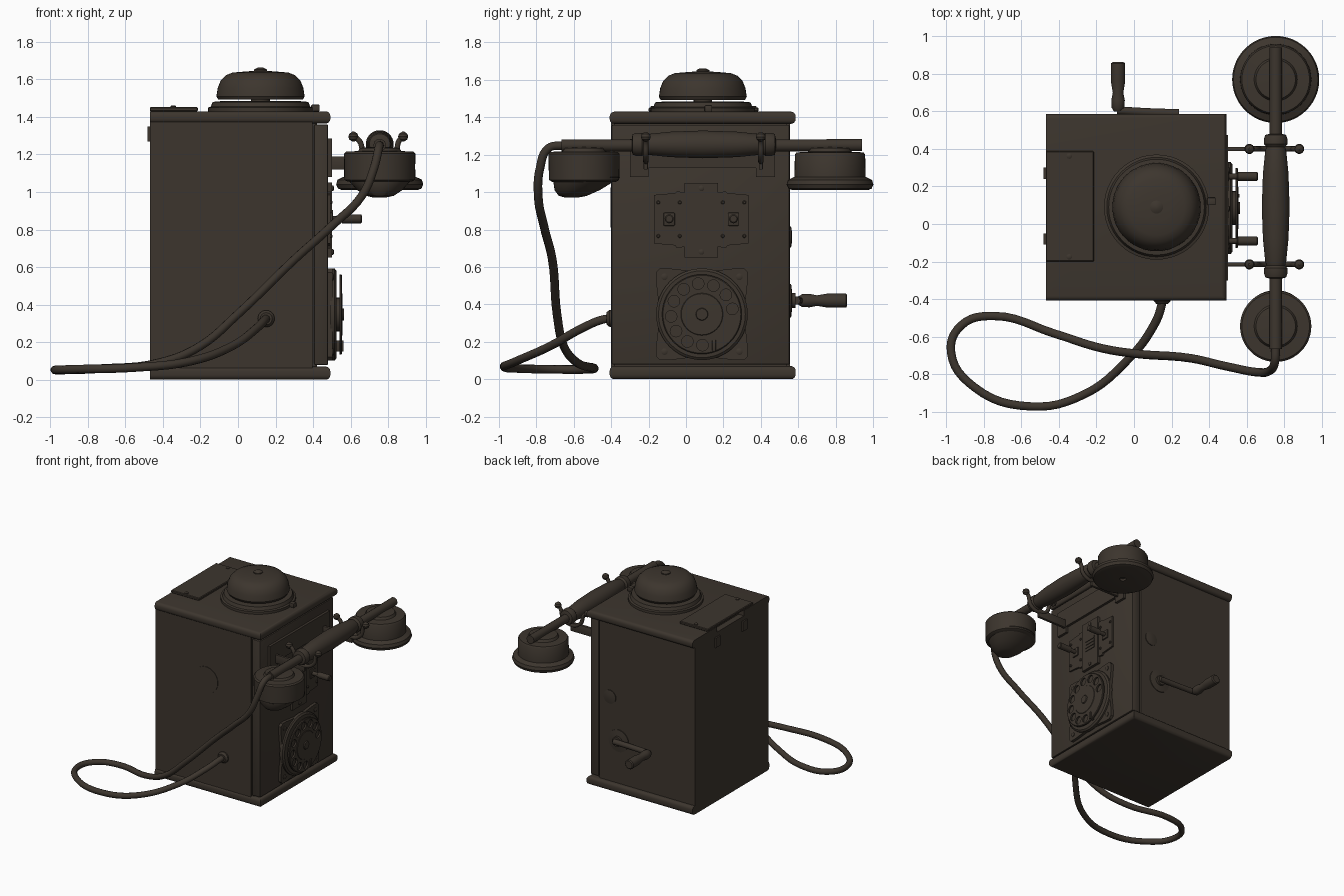
import bpy, bmesh, math
from mathutils import Matrix, Vector

brown = bpy.data.materials.new("dark brown")
brown.diffuse_color = (0.046, 0.036, 0.027, 1)


def add(name, bm):
    bmesh.ops.recalc_face_normals(bm, faces=bm.faces[:])
    me = bpy.data.meshes.new(name)
    bm.to_mesh(me)
    bm.free()
    ob = bpy.data.objects.new(name, me)
    bpy.context.collection.objects.link(ob)
    me.materials.append(brown)
    return ob


def box(name, x, y, z, bevel=0, seg=2):
    """Box from (min, max) ranges."""
    bm = bmesh.new()
    bmesh.ops.create_cube(bm, size=1)
    for v in bm.verts:
        v.co = [(r[0] + r[1]) / 2 + c * (r[1] - r[0]) for r, c in zip((x, y, z), v.co)]
    if bevel:
        bmesh.ops.bevel(bm, geom=bm.edges[:], offset=bevel, segments=seg, profile=0.5, affect='EDGES')
    return add(name, bm)


def lathe(name, profile, loc, axis=(0, 0, 1), n=40, shear=0):
    """Revolve (radius, height) points around an axis through loc."""
    bm = bmesh.new()
    q = Vector((0, 0, 1)).rotation_difference(Vector(axis))
    rings = []
    for r, h in profile:
        rings.append([bm.verts.new(Vector(loc) + q @ Vector((r * math.cos(2 * math.pi * i / n),
                      r * math.sin(2 * math.pi * i / n) + shear * h, h))) for i in range(n)])
    for a, b in zip(rings, rings[1:]):
        for i in range(n):
            bm.faces.new((a[i], a[(i + 1) % n], b[(i + 1) % n], b[i]))
    bm.faces.new(rings[0])
    bm.faces.new(rings[-1])
    return add(name, bm)


def plate(name, outline, x0, x1):
    """Flat plate in the yz plane, extruded along x."""
    bm = bmesh.new()
    f = bm.faces.new([bm.verts.new((x0, y, z)) for y, z in outline])
    ext = bmesh.ops.extrude_face_region(bm, geom=[f])
    for v in ext['geom']:
        if isinstance(v, bmesh.types.BMVert):
            v.co.x = x1
    return add(name, bm)


def tube(name, pts, r, res=6):
    cu = bpy.data.curves.new(name, 'CURVE')
    cu.dimensions = '3D'
    cu.bevel_depth, cu.bevel_resolution, cu.resolution_u, cu.use_fill_caps = r, 3, res, True
    sp = cu.splines.new('BEZIER')
    sp.bezier_points.add(len(pts) - 1)
    for p, co in zip(sp.bezier_points, pts):
        p.co = co
        p.handle_left_type = p.handle_right_type = 'AUTO'
    cu.materials.append(brown)
    ob = bpy.data.objects.new(name, cu)
    bpy.context.collection.objects.link(ob)
    return ob


def cut(ob, cutter):
    m = ob.modifiers.new("cut", 'BOOLEAN')
    m.operation, m.object, m.solver = 'DIFFERENCE', cutter, 'EXACT'
    cutter.hide_render = True
    cutter.hide_set(True)


def screw(name, loc, axis, r=0.015):
    lathe(name, [(r, -0.002), (r, 0.005), (r * 0.6, 0.009)], loc, axis, 12)


# Cabinet, door and end slabs
box("cabinet", (-0.47, 0.397), (-0.40, 0.556), (0.06, 1.38))
box("door_core", (0.39, 0.42), (-0.385, 0.54), (0.06, 1.38))
box("door", (0.406, 0.48), (-0.398, 0.554), (0.078, 1.36), 0.008)
slab = box("top_slab", (-0.47, 0.492), (-0.408, 0.586), (1.365, 1.43))
base = box("bottom_slab", (-0.47, 0.492), (-0.408, 0.586), (0.0, 0.07))
for ob in (slab, base):  # round all but the rear edge
    bm = bmesh.new()
    bm.from_mesh(ob.data)
    es = [e for e in bm.edges if abs(e.verts[0].co.z - e.verts[1].co.z) < .01
          and max(v.co.x for v in e.verts) > 0.4]
    bmesh.ops.bevel(bm, geom=es, offset=0.025, segments=4, profile=0.5, affect='EDGES')
    bm.to_mesh(ob.data)
    bm.free()
cut(slab, box("notch_cutter", (-0.6, -0.42), (-0.08, 0.27), (1.385, 1.5)))

# Wall hanger plate on top, with hooks at the rear
box("hanger_plate", (-0.47, -0.213), (-0.2, 0.388), (1.43, 1.452), 0.005, 1)
for y in (-0.175, 0.362):
    screw("hanger_screw", (-0.345, y, 1.452), (0, 0, 1))
for y in (-0.08, 0.27):
    box("rear_hook", (-0.482, -0.465), (y - 0.03, y + 0.03), (1.27, 1.35))

# Bell
B = (0.12, 0.09, 0)
lathe("bell_base", [(0.28, 1.425), (0.28, 1.45), (0.265, 1.455), (0.255, 1.48), (0.2, 1.485)], B, n=48)
lathe("bell_post", [(0.05, 1.46), (0.05, 1.6)], B, n=16)
lathe("bell_dome", [(0.2, 1.51), (0.225, 1.492), (0.235, 1.51), (0.228, 1.555), (0.212, 1.595),
                    (0.185, 1.622), (0.15, 1.636), (0.08, 1.642), (0.035, 1.645)], B, n=48)
lathe("bell_nut", [(0.035, 1.64), (0.035, 1.652), (0.015, 1.662)], B, n=16)
box("bell_clapper", (0.39, 0.435), (0.1, 0.14), (1.43, 1.465), 0.005)

# Side discs and lock plate
lathe("side_disc", [(0.107, -0.01), (0.107, 0.004)], (-0.008, -0.4, 0.917), (0, -1, 0))
lathe("lock_disc", [(0.055, -0.01), (0.055, 0.006), (0.02, 0.012)], (0.3, 0.556, 0.76), (0, 1, 0), 24)

# Crank
lathe("crank_plate", [(0.09, -0.01), (0.09, 0.006), (0.04, 0.012), (0.04, 0.03)], (0.22, 0.556, 0.42), (0, 1, 0))
tube("crank_arm", [(0.24, 0.59, 0.42), (0.08, 0.595, 0.42), (-0.09, 0.605, 0.42)], 0.022)
lathe("crank_handle", [(0.022, 0), (0.034, 0.02), (0.036, 0.06), (0.028, 0.1), (0.038, 0.16), (0.038, 0.255),
                       (0.03, 0.262)], (-0.085, 0.6, 0.42), (0, 1, 0), 24)

# Cradle
plate("cradle_plate", [(-0.3, 1.08), (-0.2, 1.08), (-0.2, 1.13), (0.375, 1.13), (0.375, 1.08), (0.475, 1.08),
                       (0.475, 1.285), (-0.3, 1.285)], 0.478, 0.5)
for y in (-0.215, 0.4):
    box("cradle_arm", (0.48, 0.76), (y - 0.011, y + 0.011), (1.12, 1.19), 0.004)
    tube("cradle_fork", [(0.61, y, 1.295), (0.645, y, 1.275), (0.675, y, 1.2), (0.755, y, 1.165),
                         (0.835, y, 1.2), (0.86, y, 1.275), (0.885, y, 1.295)], 0.015)
    for x in (0.615, 0.88):
        lathe("fork_tip", [(0.005, -0.027), (0.022, -0.015), (0.027, 0), (0.022, 0.015), (0.005, 0.027)],
              (x, y, 1.295), n=14)

# Switch panel with two knobs
box("panel_centre", (0.478, 0.502), (-0.008, 0.172), (0.65, 1.05))
for i in range(4):
    box("panel_label_bar", (0.5, 0.507), (0.035, 0.135), (0.802 + i * 0.027, 0.824 + i * 0.027))
for z in (0.68, 1.02):
    screw("panel_screw", (0.502, 0.082, z), (1, 0, 0))
for s in (-1, 1):
    c = 0.082
    plate("panel_wing", [(c + s * a, z) for a, z in ((0.08, 0.71), (0.13, 0.7), (0.14, 0.715), (0.252, 0.725),
          (0.252, 0.985), (0.14, 0.995), (0.13, 1.005), (0.08, 0.995))], 0.478, 0.494)
    y = c + s * 0.172
    box("knob_base", (0.49, 0.505), (y - 0.03, y + 0.03), (0.82, 0.89), 0.005)
    lathe("knob", [(0.016, 0), (0.016, 0.06), (0.024, 0.065), (0.024, 0.165), (0.018, 0.17)],
          (0.49, y, 0.857), (1, 0, 0), 16)
    for a in (0.115, 0.23):
        for z in (0.765, 0.945):
            screw("wing_screw", (0.494, c + s * a, z), (1, 0, 0), 0.01)

# Dial
D = (0, 0.085, 0.347)
r2 = [(0.245, 0.175), (0.245, 0.225), (0.225, 0.245), (0.175, 0.245)]
outline = []
for k in range(4):
    t = k * math.pi / 2
    for a, b in r2 + [(0.0, 0.225)]:
        outline.append((D[1] + a * math.cos(t) - b * math.sin(t), D[2] + a * math.sin(t) + b * math.cos(t)))
plate("dial_plate", outline, 0.478, 0.503)
for sy in (-1, 1):
    for sz in (-1, 1):
        screw("dial_screw", (0.503, D[1] + sy * 0.2, D[2] + sz * 0.2), (1, 0, 0), 0.018)
lathe("dial_ring", [(0.245, 0.49), (0.245, 0.515), (0.232, 0.525), (0.2, 0.525)], D, (1, 0, 0), 48)
lathe("dial_spindle", [(0.09, 0.52), (0.09, 0.545)], D, (1, 0, 0), 24)
rotor = lathe("dial_rotor", [(0.213, 0.54), (0.213, 0.55), (0.208, 0.554)], D, (1, 0, 0), 48)
bm = bmesh.new()
for i in range(10):
    t = math.radians(10 + i * 29)
    m = Matrix.Translation((0.547, D[1] + 0.165 * math.cos(t), D[2] + 0.165 * math.sin(t)))
    bmesh.ops.create_cone(bm, cap_ends=True, segments=20, radius1=0.031, radius2=0.031, depth=0.05,
                          matrix=m @ Matrix.Rotation(math.pi / 2, 4, 'Y'))
cut(rotor, add("finger_hole_cutter", bm))
lathe("dial_hub", [(0.115, 0.552), (0.11, 0.557), (0.033, 0.558), (0.03, 0.566)], D, (1, 0, 0), 32)
box("finger_stop", (0.52, 0.562), (0.14, 0.16), (0.15, 0.21), 0.004)

# Handset: turned grip with ferrules and end rods
H = (0.755, 0, 1.255)
lathe("handset_grip", [(0.035, -0.29), (0.055, -0.285), (0.062, -0.265), (0.062, -0.235), (0.05, -0.22),
                       (0.056, -0.2), (0.068, -0.08), (0.074, 0.09), (0.068, 0.27), (0.056, 0.39), (0.05, 0.41),
                       (0.062, 0.425), (0.062, 0.455), (0.055, 0.475), (0.035, 0.48)], H, (0, 1, 0))
tube("earpiece_rod", [(0.755, 0.46, 1.25), (0.755, 0.7, 1.25), (0.755, 0.94, 1.252)], 0.034)
tube("mouthpiece_rod", [(0.755, -0.27, 1.25), (0.755, -0.45, 1.25), (0.755, -0.665, 1.25)], 0.034)
lathe("earpiece", [(0.02, 1.03), (0.025, 1.015), (0.2, 1.01), (0.222, 1.018), (0.232, 1.04), (0.225, 1.065),
                   (0.19, 1.082), (0.188, 1.2), (0.18, 1.212), (0.115, 1.216), (0.105, 1.235), (0.03, 1.24)],
      (0.755, 0.77, 0), n=48)
lathe("mouthpiece", [(0.17, 1.055), (0.188, 1.065), (0.19, 1.19), (0.19, 1.205), (0.18, 1.215), (0.115, 1.218),
                     (0.105, 1.235), (0.03, 1.24)], (0.755, -0.545, 0), n=48)
lathe("mouthpiece_funnel", [(0.178, 0.02), (0.165, 0), (0.12, -0.05), (0.075, -0.08), (0.04, -0.088)],
      (0.755, -0.545, 1.06), shear=0.75)

# Cord and its grommet
tube("cord", [(0.755, -0.65, 1.25), (0.75, -0.735, 1.235), (0.725, -0.78, 1.13), (0.66, -0.79, 0.98),
              (0.5, -0.76, 0.82), (0.3, -0.715, 0.64), (0.0, -0.69, 0.35), (-0.2, -0.655, 0.18),
              (-0.42, -0.585, 0.09), (-0.75, -0.49, 0.058), (-0.92, -0.54, 0.052), (-0.975, -0.68, 0.052),
              (-0.85, -0.87, 0.056), (-0.55, -0.972, 0.065), (-0.27, -0.91, 0.095), (-0.03, -0.72, 0.18),
              (0.1, -0.55, 0.275), (0.145, -0.44, 0.32), (0.15, -0.39, 0.325)], 0.023)
lathe("cord_grommet", [(0.045, -0.01), (0.045, 0.01), (0.032, 0.025)], (0.15, -0.4, 0.325), (0, -1, 0), 24)

# Smooth shading with sharp edges kept
bpy.ops.object.select_all(action='DESELECT')
for ob in bpy.context.scene.objects:
    if ob.type == 'MESH' and not ob.hide_render:
        ob.select_set(True)
        bpy.context.view_layer.objects.active = ob
bpy.ops.object.shade_smooth_by_angle(angle=math.radians(35))
